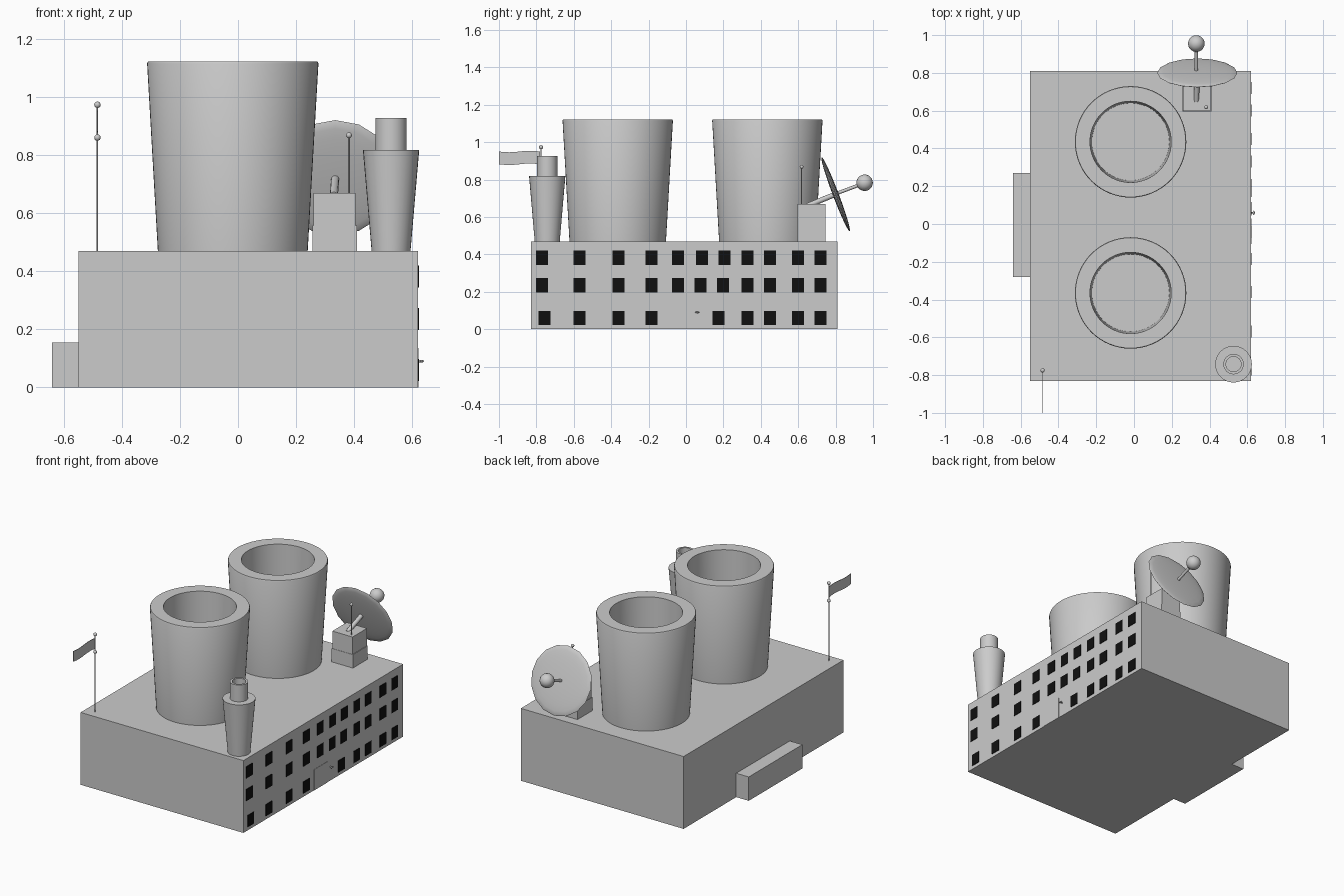
import bpy, bmesh, math
from mathutils import Vector

if "Cube" in bpy.data.objects:
    bpy.data.objects.remove(bpy.data.objects["Cube"])

black = bpy.data.materials.new("window_black")
black.diffuse_color = (0.005, 0.005, 0.005, 1)
black.use_nodes = True
black.node_tree.nodes["Principled BSDF"].inputs["Base Color"].default_value = black.diffuse_color


def finish(bm, name, smooth=False):
    bmesh.ops.recalc_face_normals(bm, faces=bm.faces)
    me = bpy.data.meshes.new(name)
    bm.to_mesh(me)
    bm.free()
    ob = bpy.data.objects.new(name, me)
    bpy.context.collection.objects.link(ob)
    if smooth:
        bpy.ops.object.select_all(action='DESELECT')
        ob.select_set(True)
        bpy.context.view_layer.objects.active = ob
        bpy.ops.object.shade_smooth_by_angle(angle=math.radians(35))
    return ob


def add_box(name, lo, hi):
    bm = bmesh.new()
    bmesh.ops.create_cube(bm, size=1)
    lo, hi = Vector(lo), Vector(hi)
    for v in bm.verts:
        v.co = (lo + hi) / 2 + v.co * (hi - lo)
    return finish(bm, name)


def lathe(name, profile, x, y, steps=48):
    # profile of (radius, z) starting and ending on the axis
    bm = bmesh.new()
    pts = [bm.verts.new((r, 0, z)) for r, z in profile]
    edges = [bm.edges.new(p) for p in zip(pts, pts[1:])]
    bmesh.ops.spin(bm, geom=pts + edges, cent=(0, 0, 0), axis=(0, 0, 1),
                   angle=2 * math.pi, steps=steps)
    bmesh.ops.remove_doubles(bm, verts=bm.verts, dist=1e-5)
    ob = finish(bm, name, True)
    ob.location = (x, y, 0)
    return ob


def add_ball(name, loc, r, scale=(1, 1, 1), seg=20, rings=12, tilt=0):
    bm = bmesh.new()
    bmesh.ops.create_uvsphere(bm, u_segments=seg, v_segments=rings, radius=r)
    bmesh.ops.scale(bm, vec=scale, verts=bm.verts)
    ob = finish(bm, name, True)
    ob.location = loc
    ob.rotation_euler.x = tilt
    return ob


def add_rod(name, a, b, r):
    a, b = Vector(a), Vector(b)
    bm = bmesh.new()
    bmesh.ops.create_cone(bm, cap_ends=True, segments=12, radius1=r, radius2=r,
                          depth=(b - a).length)
    ob = finish(bm, name, True)
    ob.location = (a + b) / 2
    ob.rotation_euler = (b - a).to_track_quat('Z', 'Y').to_euler()
    return ob


# Building and rear loading block
ROOF = 0.47
add_box("main_building", (-0.55, -0.83, 0), (0.62, 0.81, ROOF))
add_box("side_block", (-0.64, -0.28, 0), (-0.55, 0.27, 0.155))

# Two flared cooling towers
for side, y in (("front", -0.365), ("rear", 0.435)):
    lathe(side + "_cooling_tower",
          [(0, ROOF), (0.258, ROOF), (0.295, 1.115), (0.292, 1.122),
           (0.215, 1.122), (0.205, 0.65), (0, 0.65)], -0.018, y, 64)

# Chimney with a narrower flue
lathe("chimney", [(0, ROOF), (0.067, ROOF), (0.097, 0.818), (0.054, 0.818),
                  (0.054, 0.927), (0.04, 0.927), (0.04, 0.84), (0, 0.84)],
      0.527, -0.742, 32)

# Rows of windows
left = [-0.77, -0.57, -0.36, -0.185]
right = [0.33, 0.45, 0.6, 0.72]
rows = {0.382: left + [-0.042, 0.085, 0.205] + right,
        0.235: left + [-0.042, 0.078, 0.197] + right,
        0.06: [-0.757] + left[1:] + [0.175] + right}
for z, ys in rows.items():
    for y in ys:
        w = add_box("window", (0.61, y - 0.032, z - 0.038),
                    (0.623, y + 0.032, z + 0.038))
        w.data.materials.append(black)

# Door with handle
add_box("door", (0.61, -0.105, 0), (0.622, 0.03, 0.135))
add_rod("door_handle_stem", (0.615, 0.06, 0.09), (0.635, 0.06, 0.09), 0.004)
add_ball("door_handle", (0.634, 0.06, 0.09), 0.008, (0.7, 1.4, 0.6))

# Satellite dish on its plinth
add_box("dish_plinth", (0.26, 0.597, ROOF), (0.405, 0.745, 0.67))
add_box("dish_plinth_foot", (0.257, 0.595, ROOF), (0.409, 0.747, 0.557))
tilt = math.atan2(0.15, 0.395) - math.pi / 2
centre = Vector((0.335, 0.80, 0.722))
add_ball("dish", centre, 0.212, (1, 1, 0.075), 16, 12, tilt)
add_rod("dish_arm", (0.33, 0.65, 0.66), centre, 0.014)
add_rod("dish_feed_rod", (0.33, 0.79, 0.72), (0.33, 0.955, 0.782), 0.009)
add_ball("dish_receiver", (0.33, 0.955, 0.783), 0.044)

# Small aerial on the plinth
add_rod("aerial", (0.382, 0.618, 0.66), (0.382, 0.618, 0.868), 0.003)
add_ball("aerial_tip", (0.382, 0.618, 0.868), 0.01)

# Flagpole with two balls and a waving flag
px, py = -0.484, -0.775
add_rod("flagpole", (px, py, ROOF), (px, py, 0.973), 0.0025)
for z in (0.86, 0.973):
    add_ball("flagpole_ball", (px, py, z), 0.011)
bm = bmesh.new()
prev = None
for i in range(13):
    t = i / 12
    wave = 0.004 * math.sin(2 * math.pi * t)
    y = py - 0.005 - 0.22 * t
    cur = [bm.verts.new((px, y, z + wave)) for z in (0.882, 0.95)]
    if prev:
        bm.faces.new((prev[0], cur[0], cur[1], prev[1]))
    prev = cur
flag = finish(bm, "flag")
solid = flag.modifiers.new("thickness", 'SOLIDIFY')
solid.thickness = 0.003
solid.offset = 0
